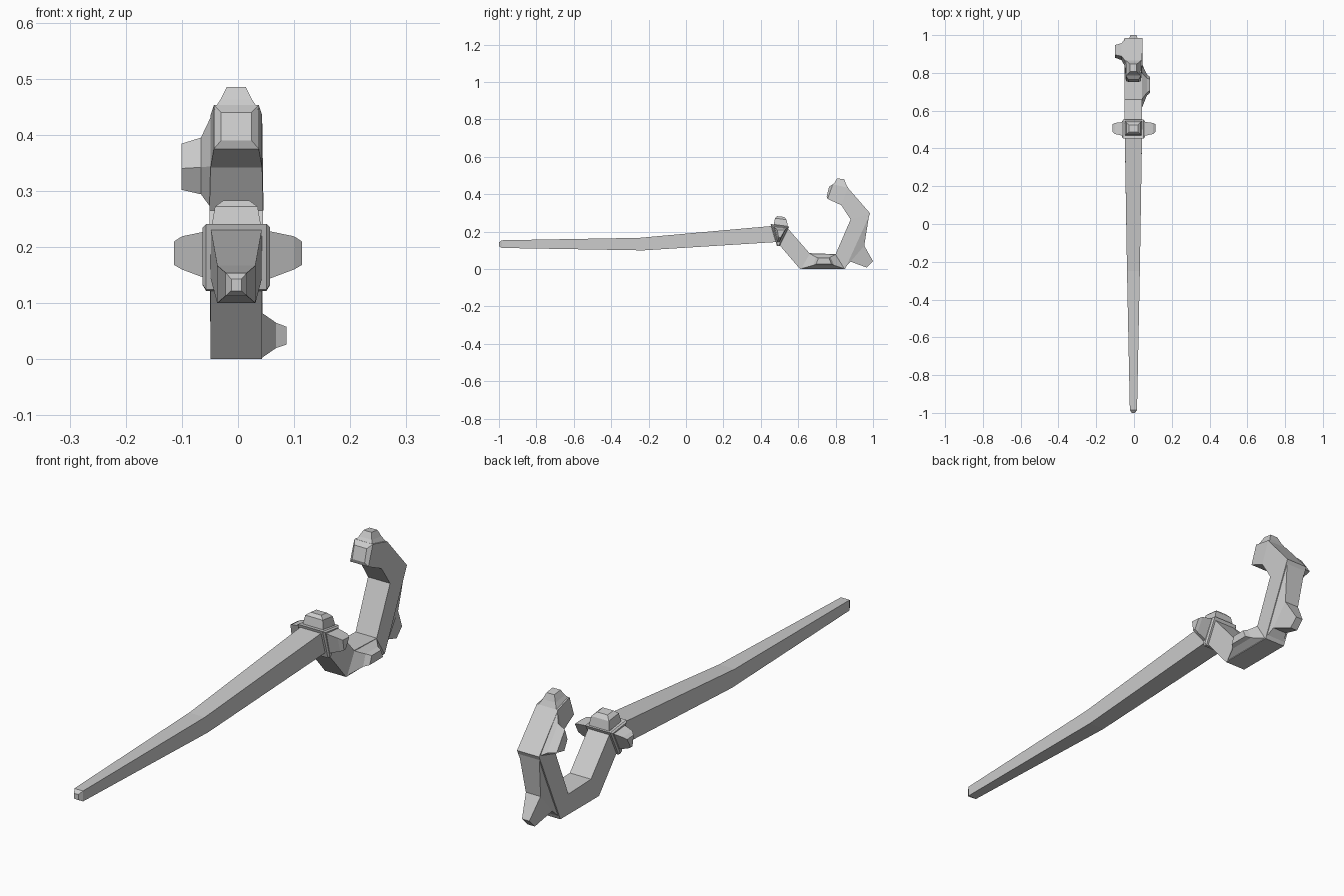
import bpy, bmesh

CX = -0.003  # the shaft sits a hair left of centre


def loft(name, rings):
    """Join equal-sized point rings into a capped, flat-shaded solid."""
    bm = bmesh.new()
    vr = [[bm.verts.new(p) for p in r] for r in rings]
    n = len(rings[0])
    for a, b in zip(vr, vr[1:]):
        for i in range(n):
            j = (i + 1) % n
            bm.faces.new((a[i], a[j], b[j], b[i]))
    bm.faces.new(vr[0][::-1])
    bm.faces.new(vr[-1])
    bmesh.ops.recalc_face_normals(bm, faces=bm.faces)
    me = bpy.data.meshes.new(name)
    bm.to_mesh(me)
    bm.free()
    ob = bpy.data.objects.new(name, me)
    bpy.context.collection.objects.link(ob)
    return ob


def section(outer, inner, hw):
    """Rectangular cross-section between an outer and an inner (y, z) point."""
    return [(CX - hw, *outer), (CX + hw, *outer), (CX + hw, *inner), (CX - hw, *inner)]


def side_ring(x, pts):
    return [(x, y, z) for y, z in pts]


def top_ring(z, hx, y0, y1, dz=0):
    return [(CX - hx, y0, z), (CX + hx, y0, z), (CX + hx, y1, z + dz), (CX - hx, y1, z + dz)]


# long tapering handle
loft("handle", [section(*s) for s in [
    ((-1.0, .122), (-1.0, .143), .009),
    ((-.985, .113), (-.985, .154), .019),
    ((-.23, .100), (-.25, .167), .034),
    ((.49, .145), (.50, .234), .046)]])

# angular hook, from collar round to curled tip
loft("hook", [section(*s) for s in [
    ((.49, .140), (.53, .234), .046),
    ((.61, 0), (.66, .085), .046),
    ((.85, 0), (.80, .080), .046),
    ((.985, .297), (.88, .265), .048),
    ((.865, .435), (.83, .342), .046),
    ((.785, .453), (.757, .375), .040),
    ((.765, .440), (.752, .390), .027)]])

# spike at the heel of the hook
loft("heel_spike", [section(*s) for s in [
    ((.845, .002), (.980, .295), .045),
    ((.880, .040), (.953, .125), .032),
    ((.966, .008), (1.0, .042), .016)]])

# wedge-shaped collar with chamfered sides
tri = [(.452, .241), (.552, .228), (.500, .122), (.486, .124)]
tri_in = [(.460, .235), (.544, .224), (.499, .132), (.488, .133)]
loft("collar", [side_ring(CX + x, t) for x, t in
                [(-.060, tri_in), (-.054, tri), (.054, tri), (.060, tri_in)]])

# matching collar studs, left and right
base = [(.466, .229), (.541, .222), (.500, .142), (.488, .142)]
mid = [(.476, .219), (.535, .215), (.505, .160), (.492, .160)]
end = [(.488, .210), (.528, .208), (.506, .168), (.495, .168)]
for label, s in (("left", -1), ("right", 1)):
    loft(label + "_collar_stud", [side_ring(s * x, t) for x, t in
                                  [(.052, base), (.100, mid), (.114, end)]])

# studs on top of the collar and on the curled tip
loft("top_collar_stud", [top_ring(.232, .045, .468, .545, -.006),
                         top_ring(.272, .038, .476, .538, -.008),
                         top_ring(.283, .023, .488, .524, -.004)])
loft("tip_stud", [top_ring(.445, .040, .780, .866, -.012),
                  top_ring(.463, .028, .795, .855, -.008),
                  top_ring(.485, .017, .808, .846, -.005)])

# stud on the left of the upper bend
loft("upper_bend_stud", [
    side_ring(-.047, [(.982, .297), (.865, .435), (.832, .344), (.880, .268)]),
    side_ring(-.066, [(.957, .305), (.888, .395), (.868, .342), (.895, .294)]),
    side_ring(-.101, [(.947, .312), (.896, .384), (.880, .340), (.900, .302)])])

# stud on the right of the lower bend
loft("lower_bend_stud", [
    side_ring(.042, [(.615, .002), (.848, .002), (.800, .079), (.660, .083)]),
    side_ring(.068, [(.680, .020), (.792, .020), (.772, .064), (.695, .065)]),
    side_ring(.086, [(.695, .026), (.778, .026), (.765, .058), (.708, .058)])])
